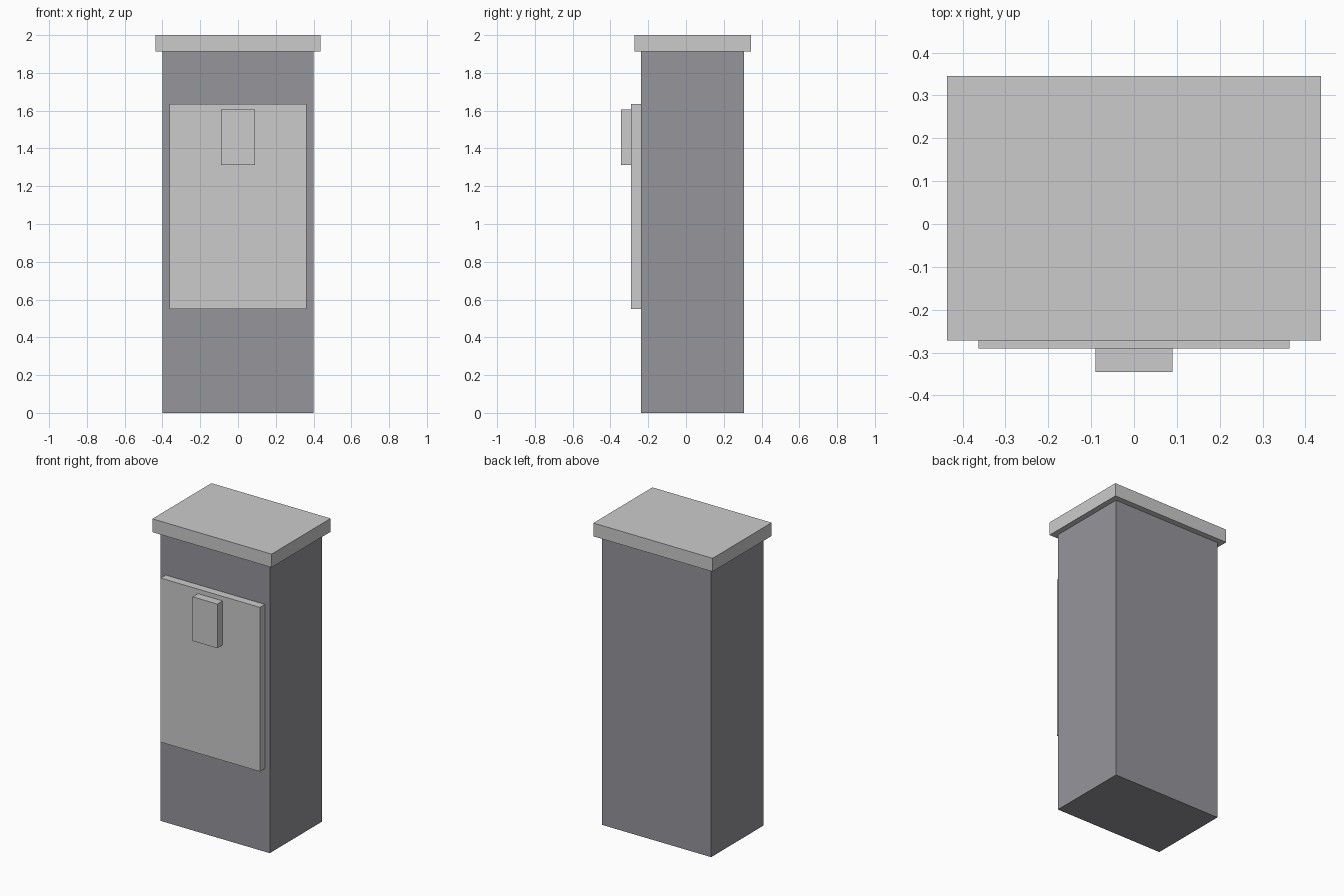
import bpy

if "Cube" in bpy.data.objects:
    bpy.data.objects.remove(bpy.data.objects["Cube"])


def box(name, half_width, y, z, material=None):
    """Box centred on x = 0, spanning the given y and z ranges."""
    bpy.ops.mesh.primitive_cube_add(size=1, location=(0, sum(y) / 2, sum(z) / 2))
    obj = bpy.context.object
    obj.name = name
    obj.scale = (2 * half_width, y[1] - y[0], z[1] - z[0])
    bpy.ops.object.transform_apply(location=False, rotation=False, scale=True)
    if material:
        obj.data.materials.append(material)
    return obj


dark = bpy.data.materials.new("dark_grey")
dark.diffuse_color = (0.30, 0.30, 0.33, 1)
dark.use_nodes = True
dark.node_tree.nodes["Principled BSDF"].inputs["Base Color"].default_value = dark.diffuse_color

# Tall cabinet body with an overhanging lid
box("cabinet_body", 0.399, (-0.238, 0.307), (0, 1.912), dark)
box("lid", 0.436, (-0.272, 0.345), (1.912, 2.0))

# Raised front panel carrying a small block
box("front_panel", 0.363, (-0.29, -0.238), (0.55, 1.635))
box("panel_block", 0.09, (-0.345, -0.29), (1.313, 1.605))
